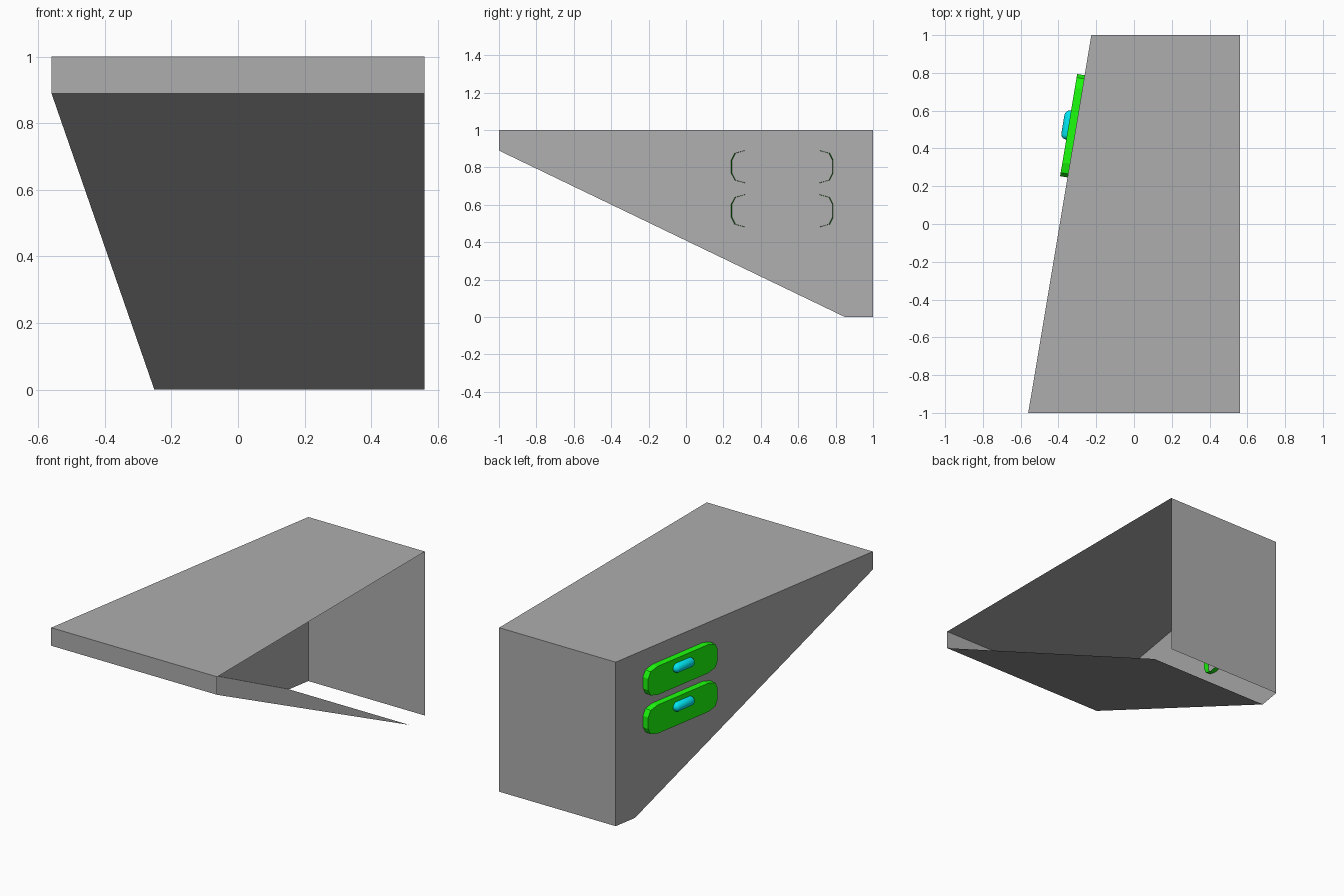
import bpy, bmesh, math
from mathutils import Vector, Matrix

if "Cube" in bpy.data.objects:
    bpy.data.objects.remove(bpy.data.objects["Cube"])

GREY = ("grey", (0.423, 0.423, 0.423, 1))
GREEN = ("green", (0.012, 1.0, 0.004, 1))
CYAN = ("cyan", (0.0, 0.8, 0.9, 1))
SLOPE = 0.167


def make_object(name, bm, color, matrix=None, smooth=False):
    mesh = bpy.data.meshes.new(name)
    bm.to_mesh(mesh)
    bm.free()
    obj = bpy.data.objects.new(name, mesh)
    bpy.context.collection.objects.link(obj)
    if matrix:
        obj.matrix_world = matrix
    mat = bpy.data.materials.get(color[0]) or bpy.data.materials.new(color[0])
    mat.diffuse_color = color[1]
    mat.use_nodes = True
    mat.node_tree.nodes["Principled BSDF"].inputs["Base Color"].default_value = mat.diffuse_color
    mesh.materials.append(mat)
    if smooth:
        mesh.polygons.foreach_set("use_smooth", [True] * len(mesh.polygons))
    return obj


def wall_x(y):
    return -0.56 + SLOPE * (y + 1)


# Wedge shell: side profile (y, z) swept across x, open on the right and under the back
profile = [(0.85, 0), (-1, 0.89), (-1, 1), (1, 1), (1, 0)]
bm = bmesh.new()
left = [bm.verts.new((wall_x(y), y, z)) for y, z in profile]
right = [bm.verts.new((0.56, y, z)) for y, z in profile]
for i in range(len(profile) - 1):
    bm.faces.new((left[i], left[i + 1], right[i + 1], right[i]))
bm.faces.new(left[::-1])
bmesh.ops.recalc_face_normals(bm, faces=bm.faces)
top = max(bm.faces, key=lambda f: f.calc_center_median().z)
if top.normal.z < 0:
    bmesh.ops.reverse_faces(bm, faces=bm.faces)
make_object("wedge_shell", bm, GREY)

# Frame lying in the slanted left wall: x along wall, y up, z outward
along = Vector((SLOPE, 1, 0)).normalized()
outward = Vector((-along.y, along.x, 0))


def wall_frame(y, z):
    m = Matrix((-along, Vector((0, 0, 1)), outward)).transposed().to_4x4()
    m.translation = (wall_x(y), y, z)
    return m


def plate(name, y, z):
    # rounded plate, open at the back, its rim passing through the wall
    q = [(0.274, 0.035), (0.255, 0.072), (0.2, 0.087)]
    half = q + [(-a, b) for a, b in reversed(q)]
    outline = half + [(-a, -b) for a, b in half]
    bm = bmesh.new()
    inner = [bm.verts.new((a, b, -0.03)) for a, b in outline]
    outer = [bm.verts.new((a, b, 0.04)) for a, b in outline]
    n = len(outline)
    for i in range(n):
        j = (i + 1) % n
        bm.faces.new((inner[i], inner[j], outer[j], outer[i]))
    bm.faces.new(outer)
    make_object(name, bm, GREEN, wall_frame(y, z))


def handle(name, y, z, radius=0.029, length=0.156):
    # capsule: a sphere pulled apart along the wall
    bm = bmesh.new()
    bmesh.ops.create_uvsphere(bm, u_segments=16, v_segments=9, radius=radius)
    bmesh.ops.rotate(bm, verts=bm.verts, matrix=Matrix.Rotation(math.pi / 2, 3, 'Y'))
    for v in bm.verts:
        v.co.x += math.copysign(length / 2 - radius, v.co.x)
        v.co.z += 0.042
    make_object(name, bm, CYAN, wall_frame(y, z), smooth=True)


# Two plates with pill handles
for label, z in (("upper", 0.804), ("lower", 0.568)):
    plate(label + "_plate", 0.517, z)
    handle(label + "_handle", 0.517, z + 0.03)
